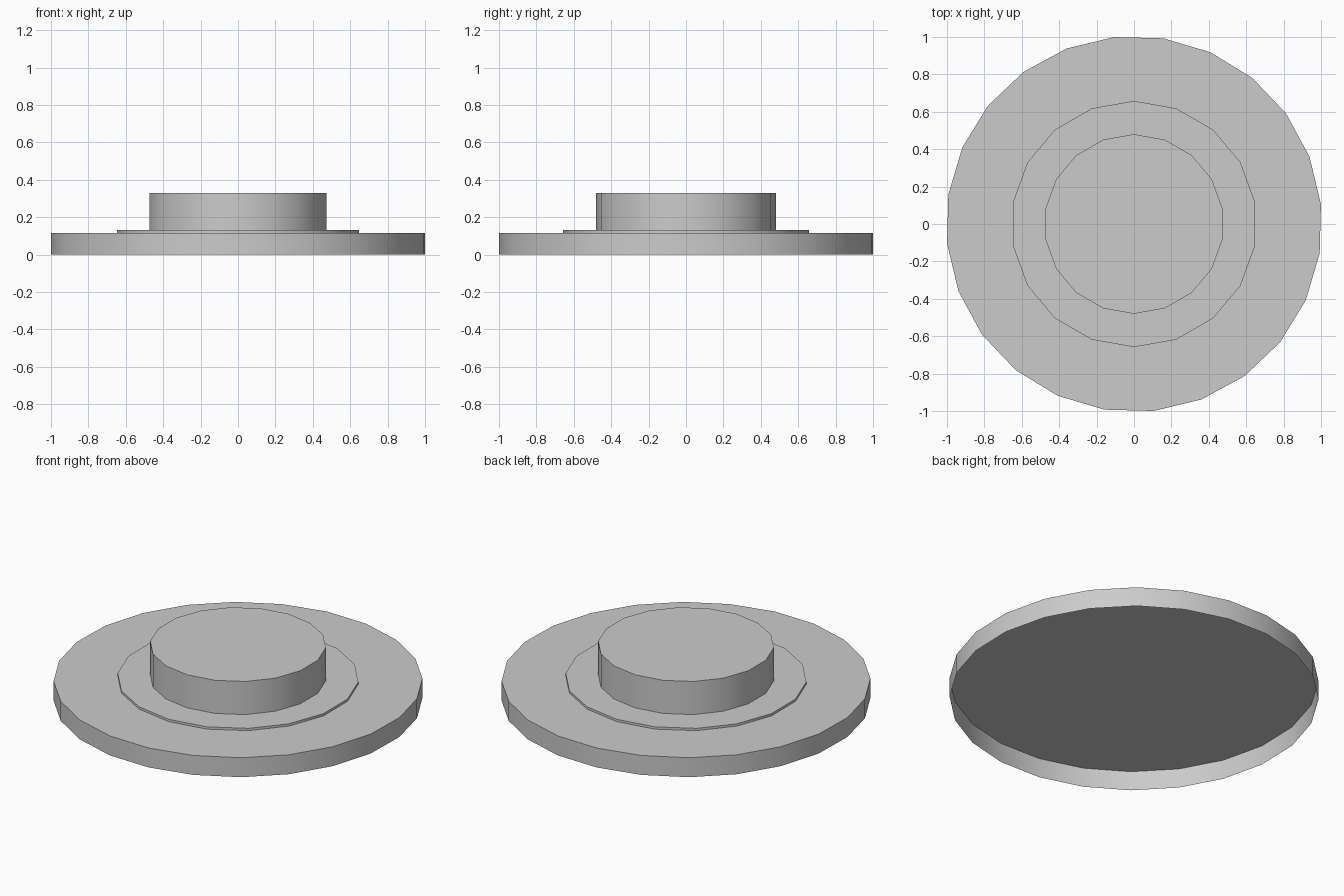
import bpy
import bmesh
from math import cos, sin, pi, radians

cube = bpy.data.objects.get("Cube")
if cube:
    bpy.data.objects.remove(cube, do_unlink=True)

GREY = (0.6, 0.6, 0.6, 1.0)
grey = bpy.data.materials.new("plain grey")
grey.use_nodes = True
grey.diffuse_color = GREY
grey.node_tree.nodes["Principled BSDF"].inputs["Base Color"].default_value = GREY


def open_drum(name, sides, radius, bottom, top, turn):
    """Thin-walled drum with a closed top and an open underside."""
    bm = bmesh.new()
    angles = [radians(turn) + 2 * pi * i / sides for i in range(sides)]
    low, high = [[bm.verts.new((radius * cos(a), radius * sin(a), z)) for a in angles]
                 for z in (bottom, top)]
    for i in range(sides):
        j = (i + 1) % sides
        bm.faces.new((low[i], low[j], high[j], high[i]))
    bm.faces.new(high)
    mesh = bpy.data.meshes.new(name)
    bm.to_mesh(mesh)
    bm.free()
    mesh.materials.append(grey)
    obj = bpy.data.objects.new(name, mesh)
    bpy.context.collection.objects.link(obj)
    # Round walls, crisp rims
    bpy.ops.object.select_all(action="DESELECT")
    obj.select_set(True)
    bpy.context.view_layer.objects.active = obj
    bpy.ops.object.shade_smooth_by_angle(angle=radians(30))
    return obj


# Wide base, thin collar and raised hub
open_drum("base_disc", 24, 1.005, 0.0, 0.117, 6)
open_drum("collar", 18, 0.658, 0.117, 0.131, 10)
open_drum("hub", 18, 0.48, 0.131, 0.33, 10)
